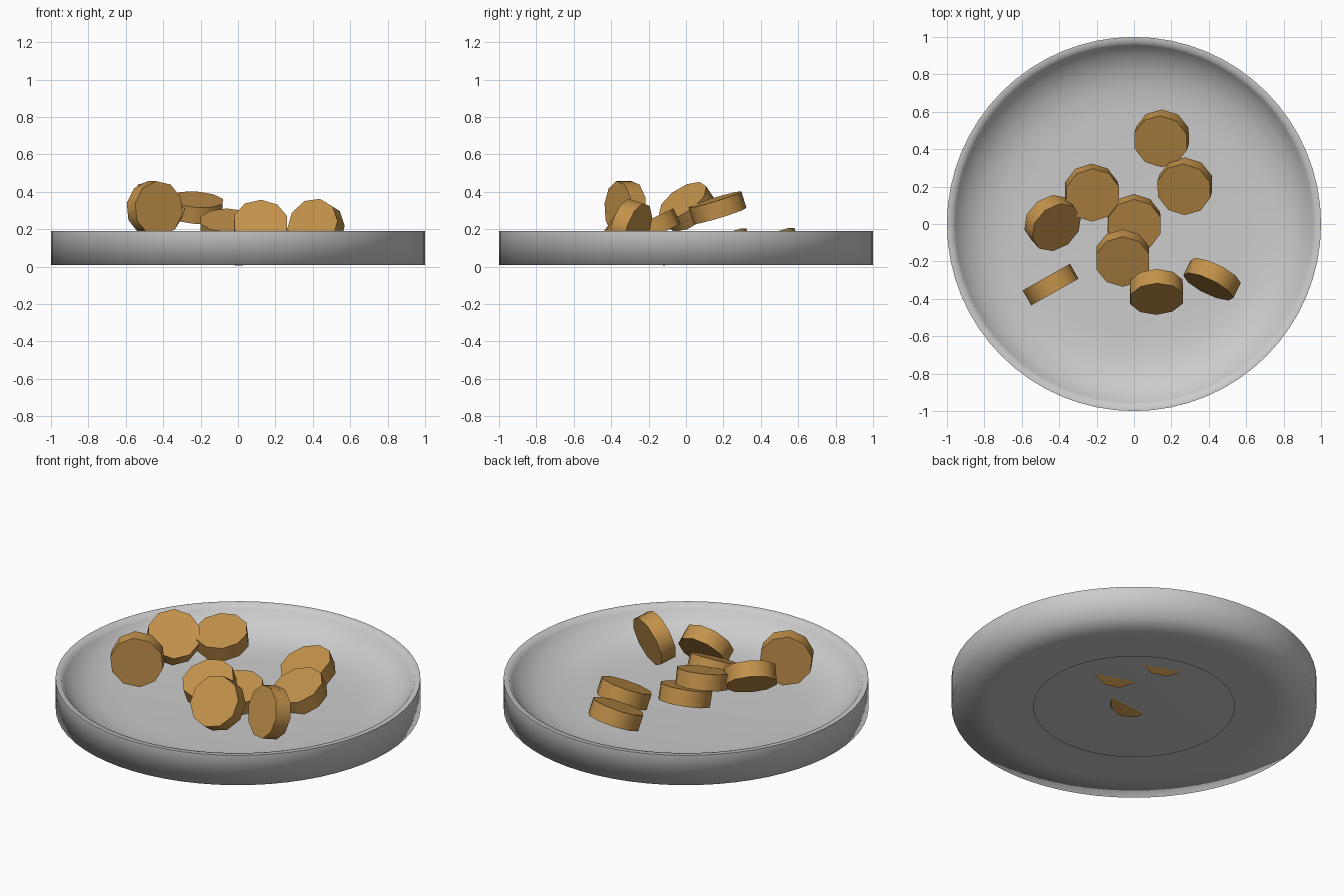
import bpy, bmesh, math
from mathutils import Vector, Matrix

if "Cube" in bpy.data.objects:
    bpy.data.objects.remove(bpy.data.objects["Cube"])

# --- Plate: turned profile with an open foot ring under the floor
SEGMENTS = 64
profile = [(0.55, 0.01), (0.78, 0.01), (1.0, 0.01), (1.0, 0.19), (0.97, 0.19),
           (0.955, 0.165), (0.90, 0.11), (0.82, 0.065), (0.72, 0.04),
           (0.60, 0.032), (0.0, 0.03)]
bm = bmesh.new()
verts = [bm.verts.new((r, 0, z)) for r, z in profile]
edges = [bm.edges.new(pair) for pair in zip(verts, verts[1:])]
bmesh.ops.spin(bm, geom=verts + edges, cent=(0, 0, 0), axis=(0, 0, 1),
               angle=math.tau, steps=SEGMENTS, use_merge=True)
bmesh.ops.remove_doubles(bm, verts=bm.verts[:], dist=1e-4)
bmesh.ops.recalc_face_normals(bm, faces=bm.faces[:])
# the floor must face up
floor = min(bm.faces, key=lambda f: f.calc_center_median().xy.length)
if floor.normal.z < 0:
    bmesh.ops.reverse_faces(bm, faces=bm.faces[:])
for f in bm.faces:
    f.smooth = True
# crisp outer rim edge
for e in bm.edges:
    if all(abs(v.co.z - 0.19) < 1e-3 and v.co.xy.length > 0.99 for v in e.verts):
        e.smooth = False
mesh = bpy.data.meshes.new("plate")
bm.to_mesh(mesh)
bm.free()
plate = bpy.data.objects.new("plate", mesh)
bpy.context.collection.objects.link(plate)

# --- Food pieces: ten-sided discs, each with a centre and a face direction
brown = bpy.data.materials.new("golden_brown")
brown.diffuse_color = (0.55, 0.29, 0.07, 1)
brown.use_nodes = True
brown.node_tree.nodes["Principled BSDF"].inputs["Base Color"].default_value = brown.diffuse_color
RADIUS, THICKNESS = 0.148, 0.092

pieces = [
    ((0.148, 0.458, 0.11), (-0.12, -0.37, 0.92)),
    ((0.272, 0.202, 0.106), (-0.12, -0.38, 0.92)),
    ((-0.225, 0.168, 0.315), (0.07, -0.29, 0.95)),
    ((0.0, 0.005, 0.095), (0.03, -0.31, 0.95)),
    ((-0.06, -0.182, 0.207), (0.0, -0.42, 0.90)),
    ((-0.435, 0.005, 0.32), (0.45, -0.50, 0.74)),
    ((-0.446, -0.324, 0.31), (0.49, -0.87, 0.0)),
    ((0.12, -0.363, 0.21), (0.03, -0.82, 0.57)),
    ((0.417, -0.295, 0.21), (-0.42, -0.86, 0.27)),
]


def add_piece(index, centre, normal):
    turn = Vector((0, 0, 1)).rotation_difference(Vector(normal))
    bpy.ops.mesh.primitive_cylinder_add(vertices=10, radius=RADIUS, depth=THICKNESS,
                                        location=centre, rotation=turn.to_euler())
    piece = bpy.context.object
    piece.name = f"sliced_piece_{index}"
    piece.data.materials.append(brown)
    bpy.ops.object.shade_smooth_by_angle(angle=math.radians(40))


for i, (centre, normal) in enumerate(pieces, 1):
    add_piece(i, centre, normal)
